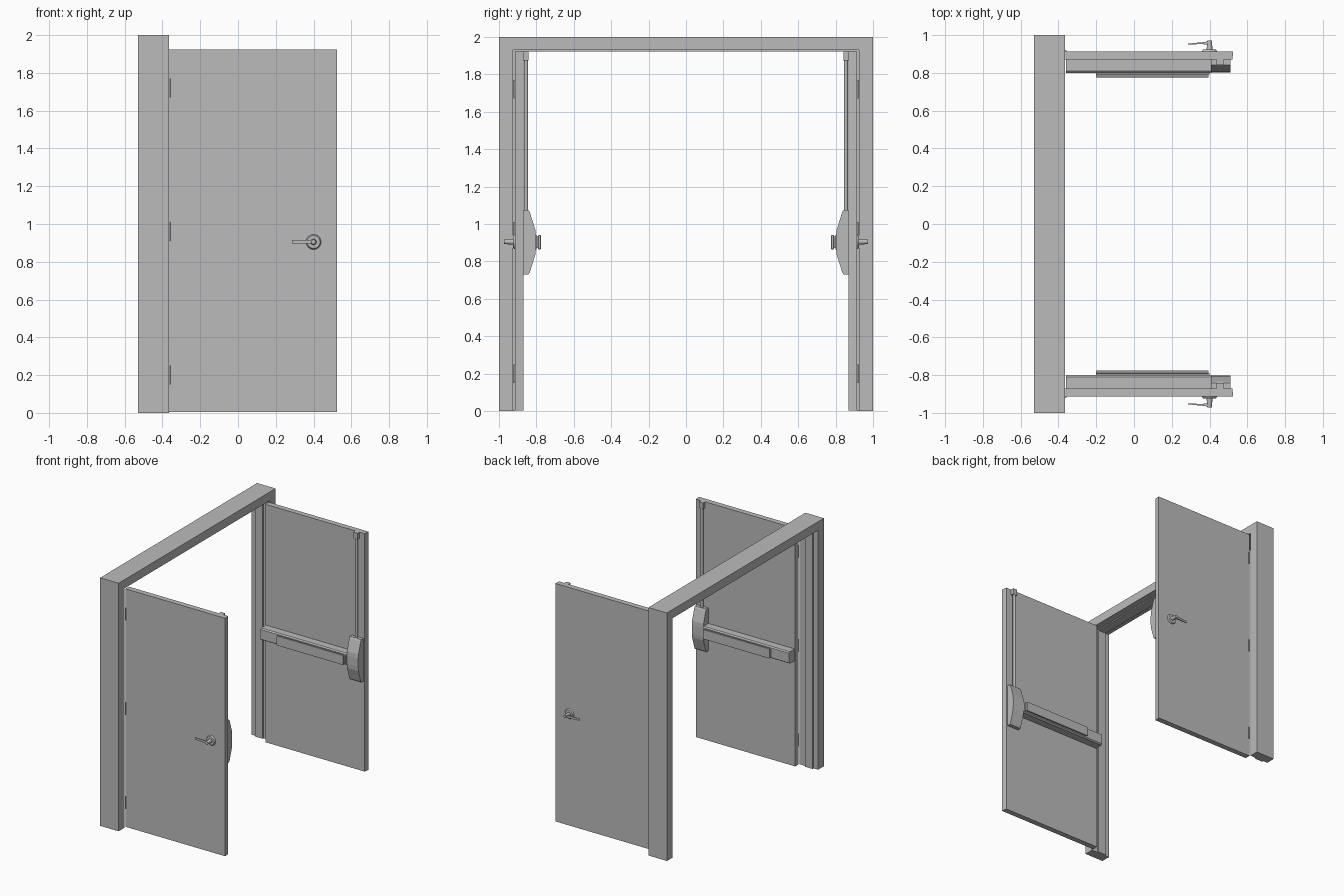
import bpy, bmesh, math
from mathutils import Matrix, Vector

if "Cube" in bpy.data.objects:
    bpy.data.objects.remove(bpy.data.objects["Cube"])

grey = bpy.data.materials.new("satin grey")
grey.diffuse_color = (0.5, 0.5, 0.5, 1)
grey.use_nodes = True
grey.node_tree.nodes["Principled BSDF"].inputs["Base Color"].default_value = grey.diffuse_color


def finish(name, bm, side=1, smooth=False):
    """Turn a bmesh into an object; side=1 is the front leaf, -1 mirrors it to the back."""
    if side < 0:
        for v in bm.verts:
            v.co.y = -v.co.y
    bmesh.ops.recalc_face_normals(bm, faces=bm.faces)
    mesh = bpy.data.meshes.new(name)
    bm.to_mesh(mesh)
    bm.free()
    mesh.materials.append(grey)
    ob = bpy.data.objects.new(name, mesh)
    bpy.context.collection.objects.link(ob)
    if smooth:
        bpy.ops.object.select_all(action='DESELECT')
        ob.select_set(True)
        bpy.context.view_layer.objects.active = ob
        bpy.ops.object.shade_smooth_by_angle(angle=math.radians(35))
    return ob


def box(name, x, y, z, side=1, bevel=0):
    bm = bmesh.new()
    lo, hi = Vector((x[0], y[0], z[0])), Vector((x[1], y[1], z[1]))
    bmesh.ops.create_cube(bm, size=1, matrix=Matrix.Translation((lo + hi) / 2)
                          @ Matrix.Diagonal((*(hi - lo), 1)))
    if bevel:
        bmesh.ops.bevel(bm, geom=bm.edges[:], offset=bevel, segments=2,
                        affect='EDGES', profile=0.5)
    return finish(name, bm, side)


def prism(name, pts, axis, a, b, side=1):
    """Extrude a profile of (y,z) along x, or (x,y) along z."""
    bm = bmesh.new()
    to3 = (lambda p, t: (t, *p)) if axis == 'x' else (lambda p, t: (*p, t))
    face = bm.faces.new([bm.verts.new(to3(p, a)) for p in pts])
    ext = bmesh.ops.extrude_face_region(bm, geom=[face])
    d = Vector((b - a, 0, 0)) if axis == 'x' else Vector((0, 0, b - a))
    bmesh.ops.translate(bm, vec=d, verts=[g for g in ext['geom']
                                          if isinstance(g, bmesh.types.BMVert)])
    return finish(name, bm, side)


def rod(name, p, q, r1, r2, side=1, n=24):
    bm = bmesh.new()
    p, q = Vector(p), Vector(q)
    rot = (q - p).to_track_quat('Z', 'Y').to_matrix().to_4x4()
    bmesh.ops.create_cone(bm, cap_ends=True, segments=n, radius1=r1, radius2=r2,
                          depth=(q - p).length,
                          matrix=Matrix.Translation((p + q) / 2) @ rot)
    return finish(name, bm, side, True)


# Frame: header with a raised stop along its underside
box("header", (-0.53, -0.365), (-1, 1), (1.93, 2))
box("header_stop", (-0.49, -0.42), (-0.93, 0.93), (1.921, 1.93))

for s, tag in ((1, "front"), (-1, "back")):
    # Jamb with its rabbeted stop
    prism(tag + "_jamb", [(-0.53, -1), (-0.365, -1), (-0.365, -0.926), (-0.42, -0.926),
                          (-0.42, -0.914), (-0.49, -0.914), (-0.49, -0.926),
                          (-0.53, -0.926)], 'z', 0, 1.93, s)
    # Door leaf, with a slightly bevelled closing edge
    prism(tag + "_door", [(-0.365, -0.914), (0.525, -0.914), (0.521, -0.87),
                          (-0.365, -0.87)], 'z', 0.004, 1.923, s)
    for i, z in enumerate((0.2, 0.96, 1.72)):
        rod(f"{tag}_hinge_{i}", (-0.362, -0.916, z - 0.05), (-0.362, -0.916, z + 0.05),
            0.005, 0.005, s, 12)

    # Exit device: rail, push pad, latch housing
    prism(tag + "_rail", [(-0.87, 0.855), (-0.81, 0.855), (-0.80, 0.863),
                          (-0.80, 0.942), (-0.81, 0.95), (-0.87, 0.95)],
          'x', -0.36, 0.41, s)
    box(tag + "_pad_base", (-0.2, 0.4), (-0.80, -0.79), (0.873, 0.932), s)
    box(tag + "_push_pad", (-0.2, 0.395), (-0.791, -0.776), (0.864, 0.941), s, 0.004)
    prism(tag + "_latch_housing", [(-0.87, 0.73), (-0.842, 0.73), (-0.835, 0.742),
                                   (-0.806, 0.835), (-0.803, 0.87), (-0.803, 0.935),
                                   (-0.806, 0.97), (-0.835, 1.063), (-0.842, 1.075),
                                   (-0.87, 1.075)], 'x', 0.408, 0.51, s)

    # Vertical rod up to the top latch
    rod(tag + "_vertical_rod", (0.457, -0.855, 1.07), (0.457, -0.855, 1.91),
        0.011, 0.011, s, 16)
    box(tag + "_top_latch", (0.438, 0.476), (-0.87, -0.843), (1.875, 1.923), s)

    # Lever handle on the outer face
    rod(tag + "_rose", (0.4, -0.914, 0.905), (0.4, -0.924, 0.905), 0.04, 0.034, s, 32)
    rod(tag + "_spindle", (0.4, -0.92, 0.905), (0.4, -0.972, 0.905), 0.016, 0.012, s)
    prism(tag + "_lever", [(0.405, -0.968), (0.405, -0.95), (0.36, -0.952),
                           (0.285, -0.951), (0.285, -0.955), (0.36, -0.962)],
          'z', 0.896, 0.914, s)
